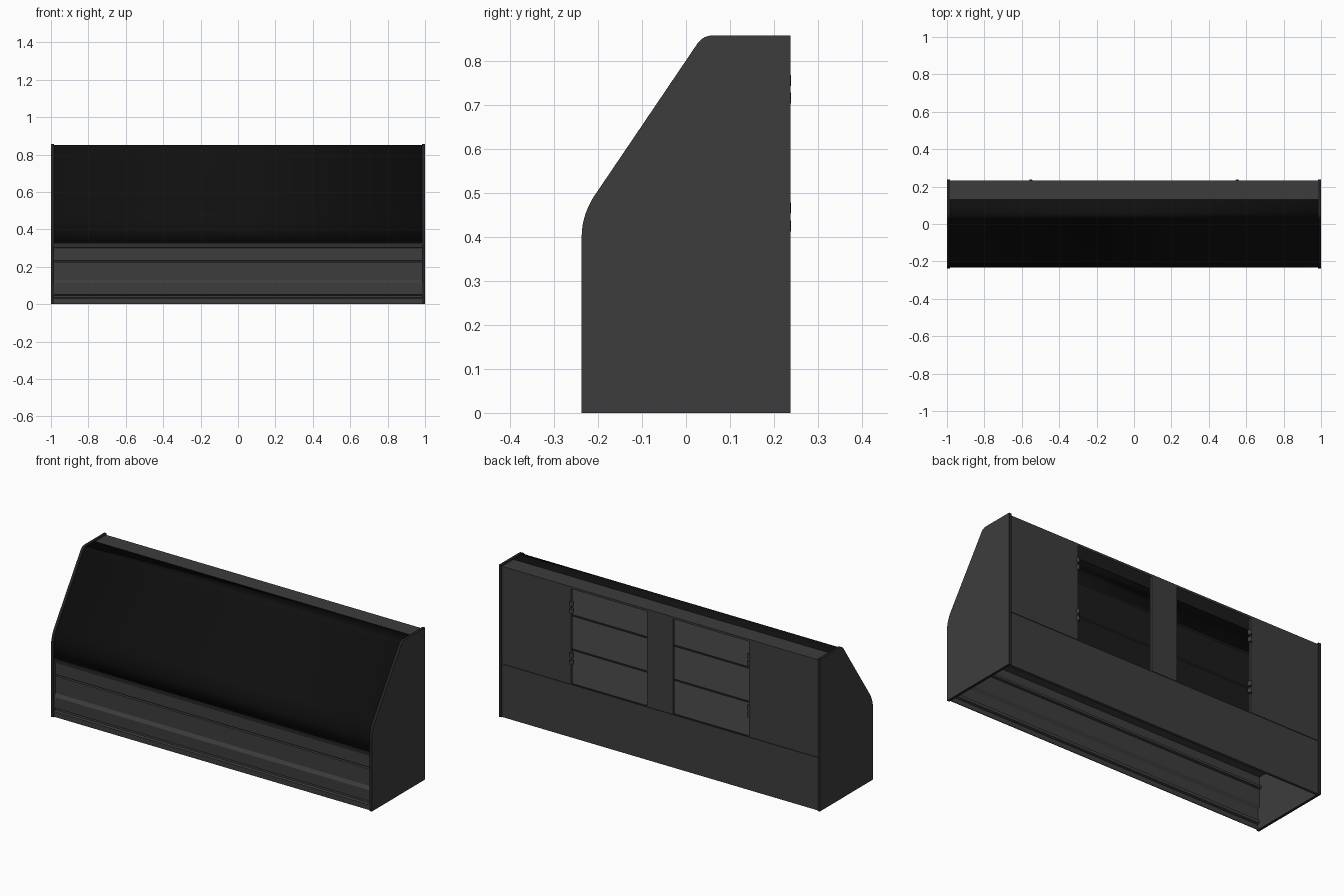
import bpy, bmesh, math

cube = bpy.data.objects.get("Cube")
if cube:
    bpy.data.objects.remove(cube, do_unlink=True)


def material(name, value):
    m = bpy.data.materials.new(name)
    m.use_nodes = True
    colour = (value, value, value, 1)
    m.diffuse_color = colour
    bsdf = m.node_tree.nodes["Principled BSDF"]
    bsdf.inputs["Base Color"].default_value = colour
    bsdf.inputs["Roughness"].default_value = 0.6
    return m


GREY = material("charcoal grey", 0.046)
BLACK = material("black glass", 0.005)
EDGE = material("dark edging", 0.018)

HALF = 1.0        # half of the overall length
SIDE = 0.015      # thickness of the end panels
BACK = 0.237      # rear plane
TOP = 0.857
INNER = HALF - SIDE


def finish(name, bm, *mats):
    bmesh.ops.recalc_face_normals(bm, faces=bm.faces)
    mesh = bpy.data.meshes.new(name)
    bm.to_mesh(mesh)
    bm.free()
    ob = bpy.data.objects.new(name, mesh)
    bpy.context.collection.objects.link(ob)
    for m in mats:
        mesh.materials.append(m)
    return ob


def box(name, x0, x1, y0, y1, z0, z1, mat=GREY):
    bm = bmesh.new()
    bmesh.ops.create_cube(bm, size=1)
    for v in bm.verts:
        v.co.x = x0 if v.co.x < 0 else x1
        v.co.y = y0 if v.co.y < 0 else y1
        v.co.z = z0 if v.co.z < 0 else z1
    return finish(name, bm, mat)


def sheet(name, path, mat, thickness, smooth=False):
    """Sheet swept along x between the end panels, following a y-z path."""
    bm = bmesh.new()
    rows = [[bm.verts.new((x, y, z)) for y, z in path] for x in (-INNER, INNER)]
    for i in range(len(path) - 1):
        bm.faces.new((rows[0][i], rows[0][i + 1], rows[1][i + 1], rows[1][i]))
    ob = finish(name, bm, mat)
    mod = ob.modifiers.new("thickness", "SOLIDIFY")
    mod.thickness = thickness
    mod.offset = 0
    if smooth:
        bpy.ops.object.select_all(action="DESELECT")
        ob.select_set(True)
        bpy.context.view_layer.objects.active = ob
        bpy.ops.object.shade_smooth_by_angle(angle=math.radians(30))
    return ob


def bend(a, b, c, steps=8):
    """Rounded corner from a to c, pulled towards b."""
    out = []
    for i in range(steps + 1):
        t = i / steps
        out.append(tuple((1 - t) ** 2 * p + 2 * t * (1 - t) * q + t * t * r
                         for p, q, r in zip(a, b, c)))
    return out


def front_curve(d):
    """Front outline from the top edge down, moved inwards by d."""
    return (bend((0.06, TOP - d), (0.036 + d * 0.5, TOP - d), (0.022 + d, 0.833 - d * 0.4))
            + bend((-0.2 + d, 0.505 - d * 0.3), (-0.237 + d, 0.455), (-0.237 + d, 0.4)))


# End panels with darker edge band
outline = [(BACK, 0), (BACK, TOP)] + front_curve(0) + [(-BACK, 0)]
for label, s in (("left", 1), ("right", -1)):
    bm = bmesh.new()
    face = bm.faces.new([bm.verts.new((s * HALF, y, z)) for y, z in outline])
    ext = bmesh.ops.extrude_face_region(bm, geom=[face], use_keep_orig=True)
    for v in ext["geom"]:
        if isinstance(v, bmesh.types.BMVert):
            v.co.x = s * INNER
    bm.normal_update()
    for f in bm.faces:
        f.material_index = 1 if abs(f.normal.x) < 0.5 else 0
    finish(label + "_end_panel", bm, GREY, EDGE)

# Curved front glass and the inner liner behind it
sheet("front_glass", [(0.13, TOP - 0.008)] + front_curve(0.008) + [(-0.229, 0.33)],
      BLACK, 0.006, True)
sheet("inner_liner", [(-0.02, 0.75), (-0.18, 0.505), (-0.215, 0.44), (-0.215, 0.315)],
      GREY, 0.004)

# Top board
box("top_board", -INNER, INNER, 0.13, BACK - 0.005, 0.84, 0.85)

# Stepped lower front, with ledge and grooves
sheet("front_base", [(-0.23, 0.328), (-0.222, 0.305), (-0.216, 0.303),
                     (-0.216, 0.236), (-0.2, 0.235), (-0.2, 0.225), (-0.216, 0.224),
                     (-0.216, 0.13), (-0.228, 0.112), (-0.228, 0.052),
                     (-0.218, 0.048), (-0.218, 0.034), (-0.23, 0.03), (-0.23, 0.002)],
      GREY, 0.004)
box("front_groove", -INNER, INNER, -0.204, -0.203, 0.225, 0.236, EDGE)

# Deck and shelves
box("deck", -INNER, INNER, -0.215, 0.22, 0.293, 0.303)
for i, (z, front) in enumerate(((0.477, -0.19), (0.67, -0.07))):
    box(f"shelf_{i + 1}", -INNER, INNER, front, 0.185, z - 0.01, z)
    box(f"shelf_edge_{i + 1}", -INNER, INNER, 0.185, 0.188, z - 0.01, z, EDGE)

# Rear wall: lower panel, side panels, centre post, head rail
y0, y1 = BACK - 0.02, BACK - 0.005
box("rear_lower_panel", -INNER, INNER, y0, y1, 0.001, 0.298)
box("rear_seam", -INNER, INNER, y0, y1 - 0.003, 0.298, 0.303, EDGE)
box("rear_centre_post", -0.08, 0.08, y0, y1, 0.303, 0.84)
box("rear_head_rail", -INNER, INNER, y0, y1, 0.838, 0.849)
for label, s in (("left", 1), ("right", -1)):
    a, b = sorted((s * 0.555, s * INNER))
    box(label + "_rear_panel", a, b, y0, y1, 0.303, 0.84)
    # Hinge knuckles in pairs on the outer jamb
    for i, z in enumerate((0.425, 0.465, 0.715, 0.755)):
        bm = bmesh.new()
        bmesh.ops.create_cone(bm, cap_ends=True, segments=12, radius1=0.011,
                              radius2=0.011, depth=0.025)
        bmesh.ops.translate(bm, verts=bm.verts, vec=(s * 0.552, BACK - 0.009, z))
        finish(f"{label}_hinge_{i + 1}", bm, GREY)
